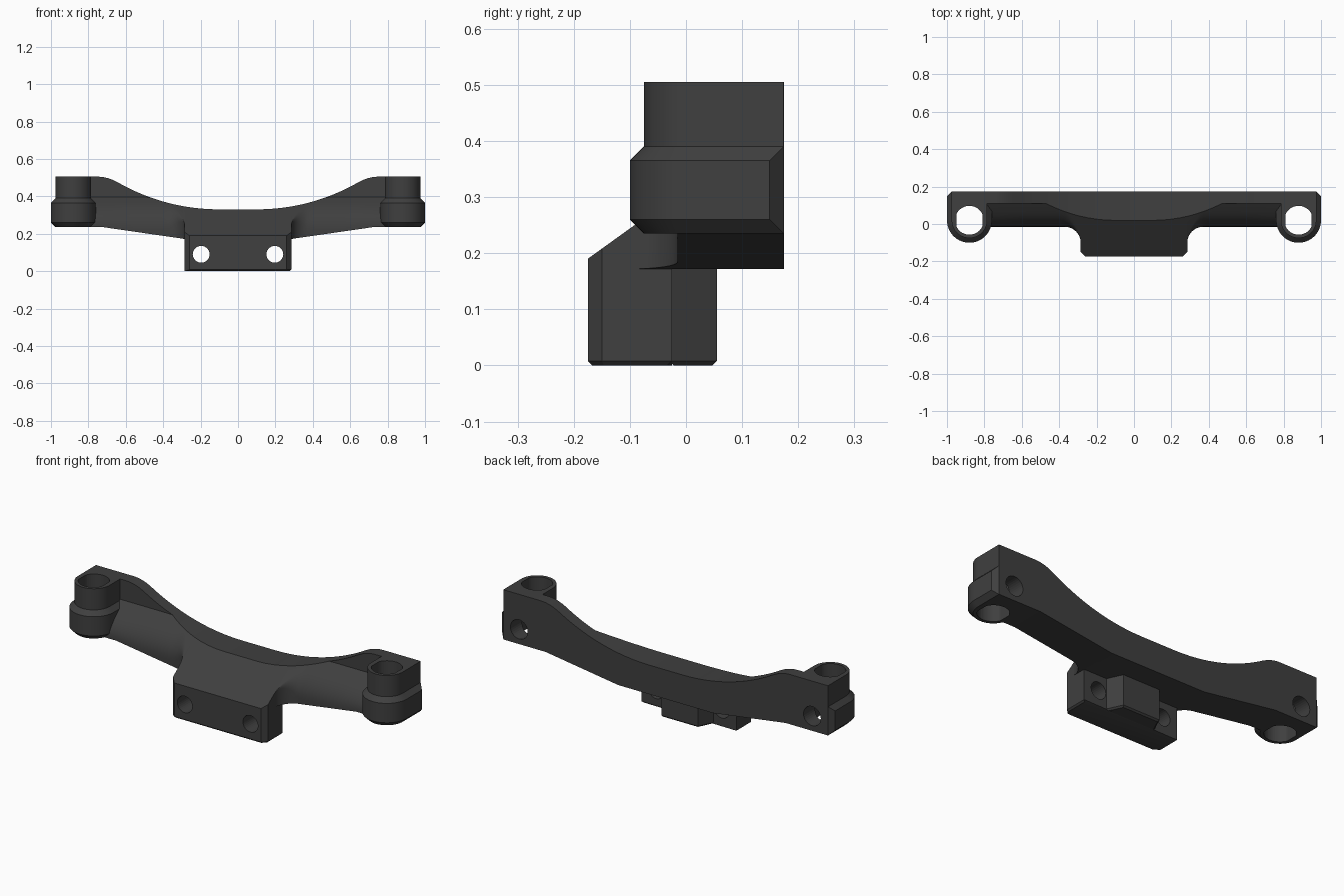
import bpy, bmesh, math

if "Cube" in bpy.data.objects:
    bpy.data.objects.remove(bpy.data.objects["Cube"])

mat = bpy.data.materials.new("dark_grey")
mat.diffuse_color = (0.05, 0.05, 0.05, 1)
mat.use_nodes = True
mat.node_tree.nodes["Principled BSDF"].inputs["Base Color"].default_value = mat.diffuse_color


def make(name, bm, helper=False):
    bmesh.ops.recalc_face_normals(bm, faces=bm.faces)
    me = bpy.data.meshes.new(name)
    bm.to_mesh(me)
    bm.free()
    ob = bpy.data.objects.new(name, me)
    bpy.context.collection.objects.link(ob)
    if helper:
        ob.hide_render = True
        ob.hide_viewport = True
    else:
        me.materials.append(mat)
    return ob


def loft(rings):
    """Skin a list of equally long rings and cap both ends."""
    bm = bmesh.new()
    vs = [[bm.verts.new(p) for p in r] for r in rings]
    n = len(rings[0])
    for a, b in zip(vs, vs[1:]):
        for i in range(n):
            j = (i + 1) % n
            bm.faces.new((a[i], a[j], b[j], b[i]))
    bm.faces.new(vs[0])
    bm.faces.new(vs[-1])
    return bm


def clean(bm):
    bmesh.ops.remove_doubles(bm, verts=bm.verts, dist=0.0004)
    bmesh.ops.dissolve_degenerate(bm, edges=bm.edges, dist=0.0002)
    return bm


def cut(ob, cutter):
    m = ob.modifiers.new("hole", 'BOOLEAN')
    m.operation, m.solver, m.object = 'DIFFERENCE', 'EXACT', cutter


def smooth(ob):
    bpy.ops.object.select_all(action='DESELECT')
    ob.select_set(True)
    bpy.context.view_layer.objects.active = ob
    bpy.ops.object.shade_smooth_by_angle(angle=math.radians(30))


def round_cutter(name, x, z, r, y0, y1):
    ring = [(x + r * math.cos(i * math.tau / 32), z + r * math.sin(i * math.tau / 32)) for i in range(32)]
    return make(name, loft([[(a, y, b) for a, b in ring] for y in (y0, y1)]), True)


# Sloped front plane shared by the arm and the mounting plate
SLOPE = 0.72


def plane(y):
    return 0.19 + SLOPE * (y + 0.175)


# Arm: sections along x with curved top, flared middle and rounded front
def top(x):
    R = 1.09
    if x < 0.1:
        return 0.33
    if x < 0.65:
        return 0.33 + R - math.sqrt(R * R - (x - 0.1) ** 2)
    t = min(1, (x - 0.65) / 0.1)
    z0 = 0.33 + R - math.sqrt(R * R - 0.55 ** 2)
    return z0 + (0.505 - z0) * (2 * t - t * t)


def bottom(x):
    return 0.172 + 0.063 * min(1, max(0, (x - 0.285) / 0.435))


def section(x):
    a = abs(x)
    t = min(1, max(0, (a - 0.285) / 0.085))
    front = -0.1 + 0.085 * math.sqrt(1 - (1 - t) ** 2)
    zt, zb = top(a), bottom(a)
    ridge = min(0.11, (zt - 0.19) / SLOPE - 0.175)
    d = 0.085 * t
    start = min(front + d, ridge)
    zc = plane(front)
    low = max(zc - d, zb + 0.004)
    pts = [(0.175, zb), (0.175, zt), (ridge, zt), (ridge, plane(ridge))]
    for i in range(9):
        s = i / 8
        w = ((1 - s) ** 2, 2 * s * (1 - s), s * s)
        pts.append((w[0] * start + (w[1] + w[2]) * front,
                    w[0] * plane(start) + w[1] * zc + w[2] * low))
    pts.append((front, zb))
    return [(x, y, z) for y, z in pts]


half = [0.1, 0.15, 0.2, 0.25, 0.285]
half += [0.285 + 0.085 * (1 - math.cos(i * math.pi / 16)) for i in range(1, 9)]
half += [0.37 + 0.35 * i / 14 for i in range(1, 15)] + [0.735, 0.75, 0.8]
xs = [-x for x in reversed(half)] + [0] + half
arm = make("arm", clean(loft([section(x) for x in xs])))
smooth(arm)

# Mounting plate with chamfered front corners and two bolt holes
yz = [(-0.175, 0), (-0.025, 0), (-0.025, plane(-0.025)), (-0.175, 0.19)]
bm = loft([[(x, y, z) for y, z in yz] for x in (-0.285, 0.285)])
corners = [e for e in bm.edges if all(v.co.y < -0.17 for v in e.verts)
           and abs(e.verts[0].co.x - e.verts[1].co.x) < 0.01]
bmesh.ops.bevel(bm, geom=corners, offset=0.025, segments=1, affect='EDGES')
base = [e for e in bm.edges if all(v.co.z < 0.001 for v in e.verts)]
bmesh.ops.bevel(bm, geom=base, offset=0.008, segments=1, affect='EDGES')
plate = make("mounting_plate", bm)
for s in (-1, 1):
    cut(plate, round_cutter("bolt_hole_cutter", 0.197 * s, 0.09, 0.045, -0.3, 0.1))
smooth(plate)

# Tapered locating block behind the plate
ring = [(-0.15, -0.03), (0.15, -0.03), (0.11, 0.055), (-0.11, 0.055)]
bm = loft([[(x, y, z) for x, y in ring] for z in (0, 0.18)])
base = [e for e in bm.edges if all(v.co.z < 0.001 for v in e.verts)]
bmesh.ops.bevel(bm, geom=base, offset=0.008, segments=1, affect='EDGES')
make("locating_block", bm)

# End sockets: stepped D-shaped bosses
CX, CY = 0.88, 0.02


def outline(r, z):
    pts = [(CX + r * math.cos(a), CY + r * math.sin(a), z)
           for a in (math.pi + i * math.pi / 32 for i in range(33))]
    c = r - 0.094
    pts += [(CX + r, 0.175 - c, z), (CX + r - c, 0.175, z),
            (CX - r + c, 0.175, z), (CX - r, 0.175 - c, z)]
    return pts


bore = [(CX + max(-0.07, min(0.07, 0.077 * math.cos(i * math.tau / 48))),
         CY + 0.077 * math.sin(i * math.tau / 48)) for i in range(48)]
steps = [(0.095, 0.235), (0.12, 0.26), (0.12, 0.365), (0.095, 0.39), (0.095, 0.505)]
socket = make("end_socket", loft([outline(r, z) for r, z in steps]))
cut(socket, make("bore_cutter", loft([[(x, y, z) for x, y in bore] for z in (0.1, 0.7)]), True))
cut(socket, round_cutter("back_hole_cutter", CX, 0.315, 0.052, 0.03, 0.3))
smooth(socket)
m = socket.modifiers.new("mirror", 'MIRROR')
m.use_axis[0] = True
